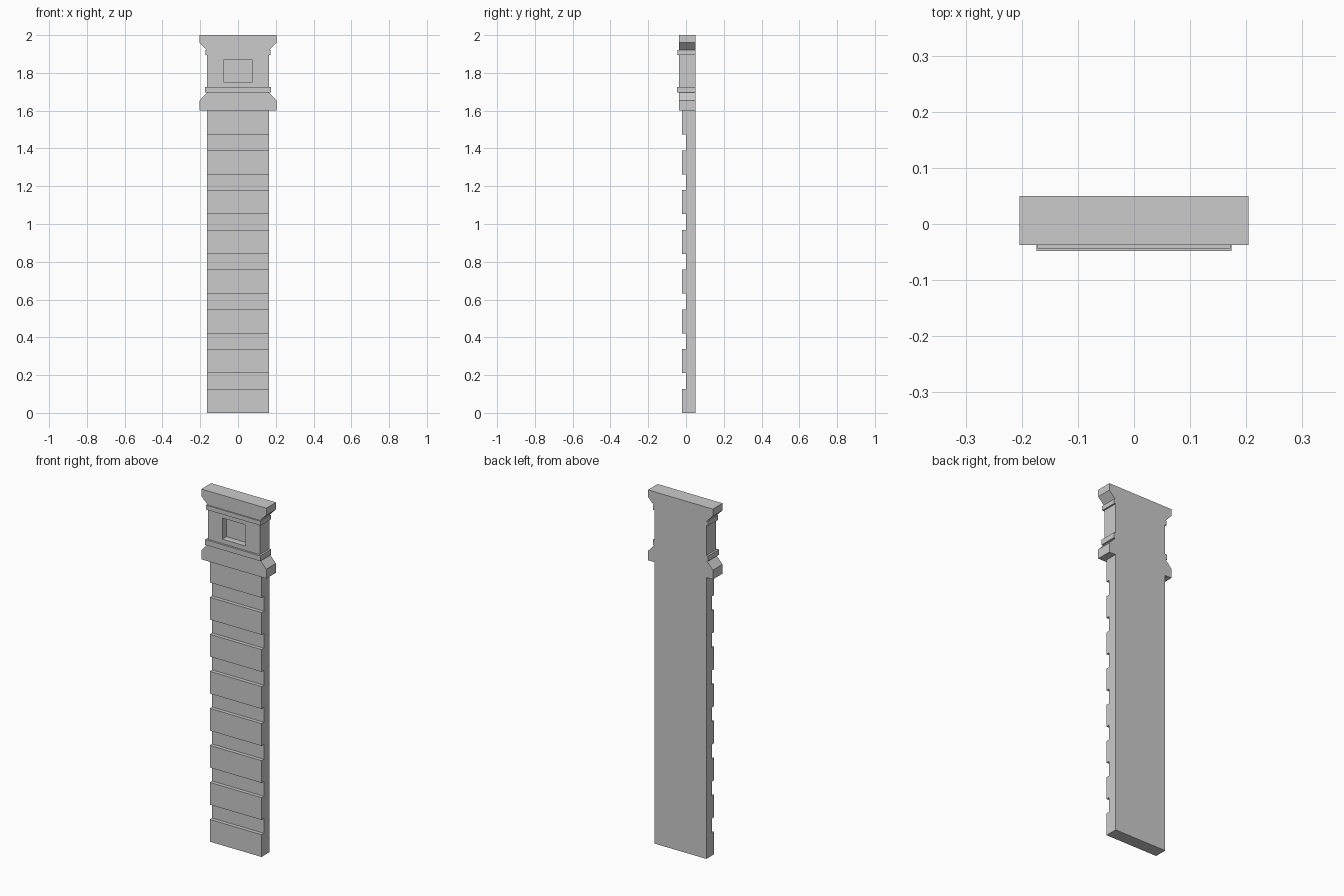
import bpy, bmesh

if "Cube" in bpy.data.objects:
    bpy.data.objects.remove(bpy.data.objects["Cube"])

BACK = 0.05    # flat rear plane
HALF = 0.163   # half width of shaft and neck


def finish(bm, name):
    bmesh.ops.recalc_face_normals(bm, faces=bm.faces[:])
    mesh = bpy.data.meshes.new(name)
    bm.to_mesh(mesh)
    bm.free()
    obj = bpy.data.objects.new(name, mesh)
    bpy.context.collection.objects.link(obj)
    return obj


def prism(name, points, offset):
    """Extrude a closed outline along an offset vector."""
    bm = bmesh.new()
    face = bm.faces.new([bm.verts.new(p) for p in points])
    new = bmesh.ops.extrude_face_region(bm, geom=[face], use_keep_orig=True)
    verts = [g for g in new["geom"] if isinstance(g, bmesh.types.BMVert)]
    bmesh.ops.translate(bm, verts=verts, vec=offset)
    return finish(bm, name)


def front_profile(name, right_side, front):
    """Mirror a right-hand (x, z) outline and extrude it to the rear plane."""
    outline = right_side + [(-x, z) for x, z in reversed(right_side)]
    return prism(name, [(x, front, z) for x, z in outline], (0, BACK - front, 0))


# Banded shaft: stepped side profile with eight raised courses
pitch, course = 0.2105, 0.1265
steps = []
for i in range(8):
    z0 = i * pitch
    z1 = 1.6 if i == 7 else z0 + course
    if i:
        steps.append((0.0, z0))
    steps += [(-0.021, z0), (-0.021, z1)]
    if i < 7:
        steps.append((0.0, z1))
side = [(BACK, 0.0)] + steps + [(BACK, 1.6)]
prism("banded_shaft", [(-HALF, y, z) for y, z in side], (2 * HALF, 0, 0))

# Chamfered plinth above the shaft and flared cap at the top
front_profile("plinth", [(0.204, 1.6), (0.204, 1.653), (0.165, 1.695)], -0.037)
front_profile("cap", [(0.165, 1.92), (0.204, 1.96), (0.204, 2.0)], -0.037)

# Mouldings below and above the neck
front_profile("lower_moulding", [(0.174, 1.695), (0.174, 1.725)], -0.048)
front_profile("upper_moulding", [(0.172, 1.895), (0.172, 1.92)], -0.044)

# Neck block with a sunken rectangular panel
neck = front_profile("neck", [(HALF, 1.725), (HALF, 1.895)], -0.037)
bm = bmesh.new()
bm.from_mesh(neck.data)
bm.faces.ensure_lookup_table()
panel = min(bm.faces, key=lambda f: f.calc_center_median().y)
bmesh.ops.inset_region(bm, faces=[panel], thickness=0.02)
for v in panel.verts:
    v.co.x = 0.073 if v.co.x > 0 else -0.073
    v.co.z = 1.87 if v.co.z > 1.81 else 1.75
sunk = bmesh.ops.extrude_discrete_faces(bm, faces=[panel])["faces"][0]
for v in sunk.verts:
    v.co.y = 0.0
bm.to_mesh(neck.data)
bm.free()
